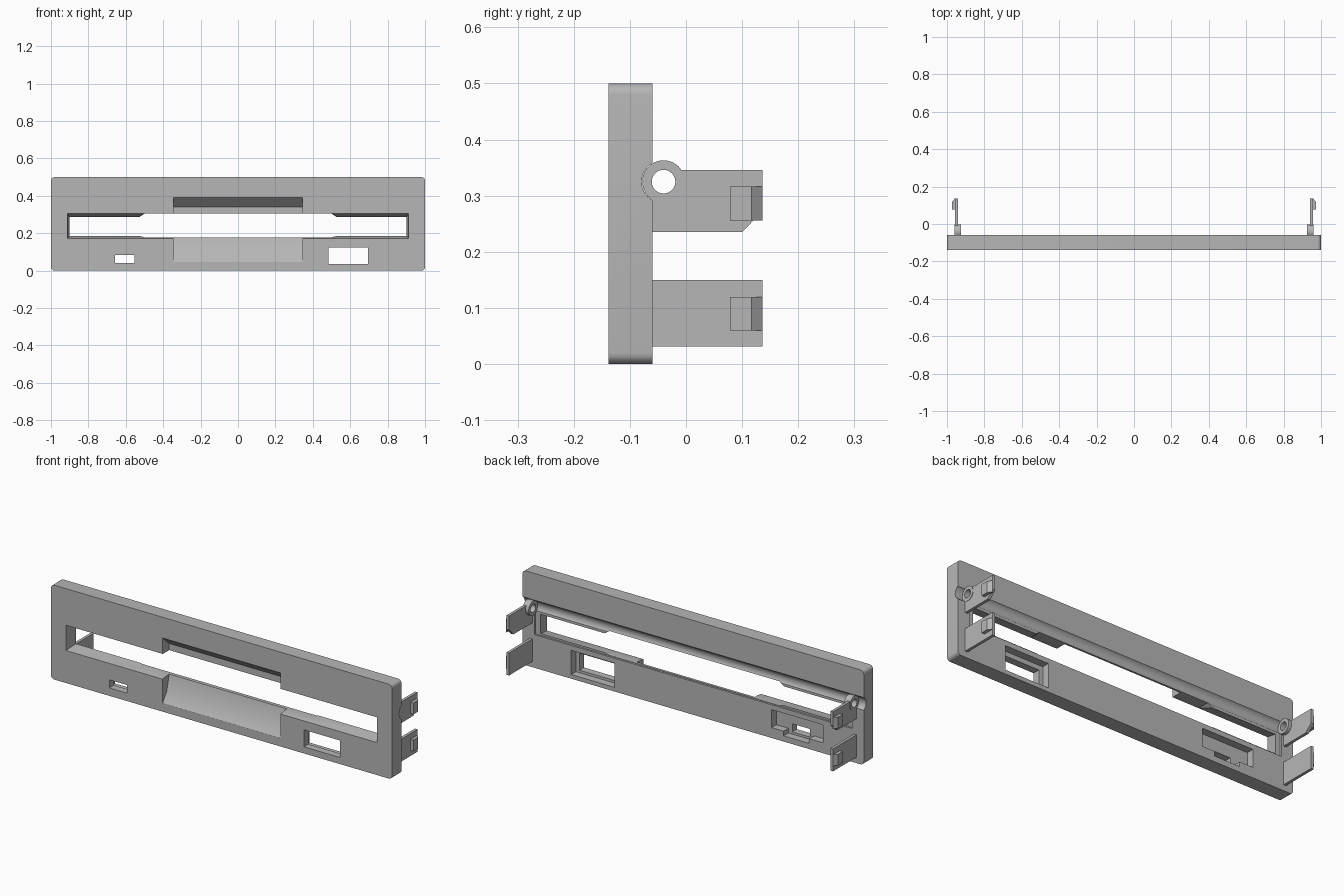
import bpy, bmesh, math
from mathutils import Vector

old = bpy.data.objects.get("Cube")
if old:
    bpy.data.objects.remove(old, do_unlink=True)

grey = bpy.data.materials.new("light grey plastic")
grey.use_nodes = True
colour = (0.47, 0.47, 0.47, 1)
grey.diffuse_color = colour
grey.node_tree.nodes["Principled BSDF"].inputs["Base Color"].default_value = colour

FRONT, BACK = -0.138, -0.06


def place(axis, p, d):
    # Profile planes: x uses (y, z), y uses (x, z), z uses (x, y)
    return Vector({"x": (d, p[0], p[1]), "y": (p[0], d, p[1]), "z": (p[0], p[1], d)}[axis])


def loft(name, axis, start, end, a, b):
    bm = bmesh.new()
    lo = [bm.verts.new(place(axis, p, a)) for p in start]
    hi = [bm.verts.new(place(axis, p, b)) for p in end]
    n = len(lo)
    bm.faces.new(lo)
    bm.faces.new(hi[::-1])
    for i in range(n):
        j = (i + 1) % n
        bm.faces.new((lo[i], hi[i], hi[j], lo[j]))
    bmesh.ops.recalc_face_normals(bm, faces=bm.faces)
    mesh = bpy.data.meshes.new(name)
    bm.to_mesh(mesh)
    bm.free()
    mesh.materials.append(grey)
    ob = bpy.data.objects.new(name, mesh)
    bpy.context.collection.objects.link(ob)
    return ob


def prism(name, axis, pts, a, b):
    return loft(name, axis, pts, pts, a, b)


def rect(x0, x1, z0, z1):
    return [(x0, z0), (x1, z0), (x1, z1), (x0, z1)]


def circle(cx, cy, r, n=40):
    return [(cx + r * math.cos(math.tau * i / n), cy + r * math.sin(math.tau * i / n)) for i in range(n)]


def boolean(ob, tool, operation="DIFFERENCE"):
    mod = ob.modifiers.new("cut", "BOOLEAN")
    mod.operation, mod.solver, mod.object = operation, "EXACT", tool
    bpy.context.view_layer.objects.active = ob
    bpy.ops.object.modifier_apply(modifier=mod.name)
    bpy.data.objects.remove(tool, do_unlink=True)


def smooth(ob):
    bpy.ops.object.select_all(action="DESELECT")
    ob.select_set(True)
    bpy.context.view_layer.objects.active = ob
    bpy.ops.object.shade_smooth_by_angle(angle=math.radians(25))


# Faceplate with rounded corners
r = 0.02
outline = []
for k, (cx, cz) in enumerate([(1 - r, 0.5 - r), (r - 1, 0.5 - r), (r - 1, r), (1 - r, r)]):
    for s in range(7):
        t = math.radians(90 * k + 15 * s)
        outline.append((cx + r * math.cos(t), cz + r * math.sin(t)))
plate = prism("faceplate", "y", outline, FRONT, BACK)

# Tapered disk slot, wider through the middle
boolean(plate, loft("slot_cutter", "y", rect(-0.912, 0.912, 0.172, 0.306),
                    rect(-0.9, 0.9, 0.187, 0.284), FRONT - 0.001, BACK + 0.001))
half = [(0.53, 0.187), (0.5, 0.178), (-0.5, 0.178), (-0.53, 0.187)]
top = [(-0.53, 0.284), (-0.5, 0.305), (0.5, 0.305), (0.53, 0.284)]
boolean(plate, prism("slot_middle_cutter", "y", half + top, FRONT - 0.1, BACK + 0.1))

# Finger recess with sloping top and bottom
recess = [(FRONT - 0.01, 0.045), (FRONT, 0.045), (FRONT + 0.035, 0.095), (FRONT + 0.055, 0.178),
          (FRONT + 0.055, 0.34), (FRONT, 0.39), (FRONT - 0.01, 0.39)]
boolean(plate, prism("finger_recess_cutter", "x", recess, -0.345, 0.345))

# Hinge groove along the whole back
HINGE = (-0.04, 0.325)
boolean(plate, prism("groove_cutter", "x", circle(*HINGE, 0.039), -1.1, 1.1))
# Shallow seat for the flap round the slot
boolean(plate, prism("flap_seat_cutter", "y", rect(-0.93, 0.93, 0.176, 0.31), BACK - 0.01, BACK + 0.1))

# Button window and lamp hole, each with a pocket behind
boolean(plate, prism("window_cutter", "y", rect(0.483, 0.695, 0.035, 0.125), FRONT - 0.1, BACK + 0.1))
boolean(plate, prism("window_pocket_cutter", "y", rect(0.46, 0.715, 0.022, 0.15), BACK - 0.04, BACK + 0.1))
boolean(plate, prism("lamp_cutter", "y", rect(-0.658, -0.553, 0.042, 0.085), FRONT - 0.1, BACK + 0.1))
pocket = [(-0.76, 0.055), (-0.68, 0.055), (-0.68, 0.03), (-0.53, 0.03),
          (-0.53, 0.055), (-0.46, 0.055), (-0.46, 0.15), (-0.76, 0.15)]
boolean(plate, prism("lamp_pocket_cutter", "y", pocket, BACK - 0.04, BACK + 0.1))
smooth(plate)

# Side clips: hinged upper arm and plain lower arm, with a snap hook on each
TIP = 0.136
upper = [(-0.02, 0.235), (0.1, 0.235), (TIP, 0.272), (TIP, 0.346), (-0.02, 0.346)]
for side, label in ((1, "left"), (-1, "right")):
    def span(a, b):
        return sorted((side * a, side * b))

    arm = prism(label + "_upper_clip", "x", upper, *span(0.942, 0.957))
    root = prism("root", "x", rect(BACK - 0.004, -0.015, 0.235, 0.3), *span(0.942, 0.957))
    boolean(arm, root, "UNION")
    boolean(arm, prism("ring", "x", circle(*HINGE, 0.038), *span(0.924, 0.959)), "UNION")
    boolean(arm, prism("pin_hole", "x", circle(*HINGE, 0.021), *span(0.9, 1)))
    smooth(arm)
    prism(label + "_lower_clip", "x", rect(BACK - 0.002, TIP, 0.031, 0.15), *span(0.942, 0.957))
    wedge = [(side * x, y) for x, y in ((0.955, 0.078), (0.974, 0.078), (0.974, 0.117), (0.958, TIP), (0.955, TIP))]
    for level, z0, z1 in (("upper", 0.256, 0.316), ("lower", 0.06, 0.119)):
        prism(f"{label}_{level}_hook", "z", wedge, z0, z1)
